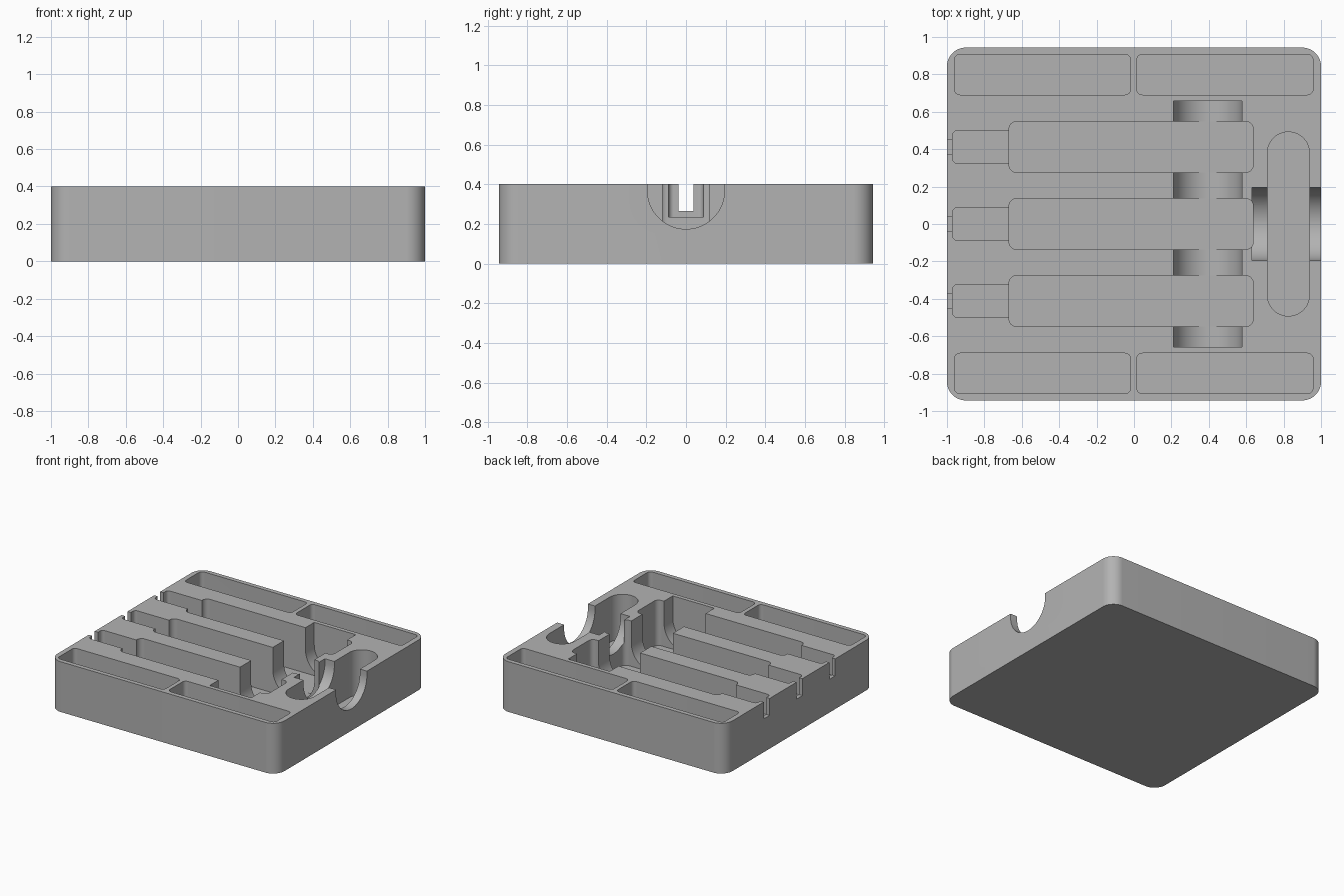
import bpy, bmesh, math
from mathutils import Matrix

if "Cube" in bpy.data.objects:
    bpy.data.objects.remove(bpy.data.objects["Cube"])

FLOOR = 0.04      # thickness left under the deep pockets
TOP = 0.4         # block height
OVER = 0.5        # cutters reach above the block


def prism(name, outline, low, high, axis='Z'):
    """Extrude a closed 2D outline along an axis."""
    bm = bmesh.new()
    place = {'Z': lambda a, b, c: (a, b, c),
             'Y': lambda a, b, c: (a, c, b),
             'X': lambda a, b, c: (c, a, b)}[axis]
    face = bm.faces.new([bm.verts.new(place(a, b, low)) for a, b in outline])
    ext = bmesh.ops.extrude_face_region(bm, geom=[face])
    moved = [v for v in ext['geom'] if isinstance(v, bmesh.types.BMVert)]
    bmesh.ops.translate(bm, verts=moved, vec=place(0, 0, high - low))
    bmesh.ops.recalc_face_normals(bm, faces=bm.faces)
    mesh = bpy.data.meshes.new(name)
    bm.to_mesh(mesh)
    bm.free()
    obj = bpy.data.objects.new(name, mesh)
    bpy.context.collection.objects.link(obj)
    return obj


def rounded(x0, x1, y0, y1, r, steps=10):
    """Rectangle outline with rounded corners."""
    pts = []
    corners = [(x1 - r, y1 - r), (x0 + r, y1 - r), (x0 + r, y0 + r), (x1 - r, y0 + r)]
    for i, (cx, cy) in enumerate(corners):
        for k in range(steps + 1):
            a = math.pi / 2 * (i + k / steps)
            pts.append((cx + r * math.cos(a), cy + r * math.sin(a)))
    return pts


def trough(centre, r, axis_z, steps=40):
    """U-shaped outline, round below and straight-walled above."""
    pts = [(centre + r * math.cos(math.pi + math.pi * k / steps),
            axis_z + r * math.sin(math.pi + math.pi * k / steps)) for k in range(steps + 1)]
    return pts + [(centre + r, OVER), (centre - r, OVER)]


# Block with rounded upright corners
block = prism("holder_block", rounded(-1, 1, -0.943, 0.943, 0.1, 16), 0, TOP)


def cut(outline, low, high=OVER, axis='Z'):
    cutter = prism("cutter", outline, low, high, axis)
    cutter.hide_render = True
    mod = block.modifiers.new("cut", 'BOOLEAN')
    mod.operation = 'DIFFERENCE'
    mod.solver = 'EXACT'
    mod.object = cutter
    bpy.context.view_layer.objects.active = block
    bpy.ops.object.modifier_apply(modifier=mod.name)
    bpy.data.objects.remove(cutter)


# Four shallow-walled trays along the front and back
for y0, y1 in ((-0.907, -0.691), (0.691, 0.907)):
    for x0, x1 in ((-0.96, -0.018), (0.015, 0.957)):
        cut(rounded(x0, x1, y0, y1, 0.03), FLOOR)

# Cross trough for lifting the contents out
cut(trough(0.394, 0.183, FLOOR + 0.183), -0.658, 0.658, 'Y')

# Three stepped slots: cable slit, neck and main pocket
for y in (-0.412, 0, 0.412):
    cut(rounded(-0.668, 0.637, y - 0.136, y + 0.136, 0.04), FLOOR - 0.002)
    cut(rounded(-0.97, -0.6, y - 0.087, y + 0.087, 0.025), 0.235)
    cut([(-1.1, y - 0.037), (-0.9, y - 0.037), (-0.9, y + 0.037), (-1.1, y + 0.037)], 0.265)

# Round cradle at the right edge and the long pocket across it
cut(trough(0, 0.194, 0.368), 0.63, 1.1, 'X')
cut(rounded(0.713, 0.938, -0.492, 0.492, 0.1124, 16), FLOOR)

# Grey finish and smooth curved walls
grey = bpy.data.materials.new("grey")
grey.diffuse_color = (0.45, 0.45, 0.45, 1)
grey.use_nodes = True
grey.node_tree.nodes["Principled BSDF"].inputs["Base Color"].default_value = grey.diffuse_color
block.data.materials.clear()
block.data.materials.append(grey)
for poly in block.data.polygons:
    poly.material_index = 0
bpy.ops.object.select_all(action='DESELECT')
block.select_set(True)
bpy.context.view_layer.objects.active = block
bpy.ops.object.shade_smooth_by_angle(angle=math.radians(30))
